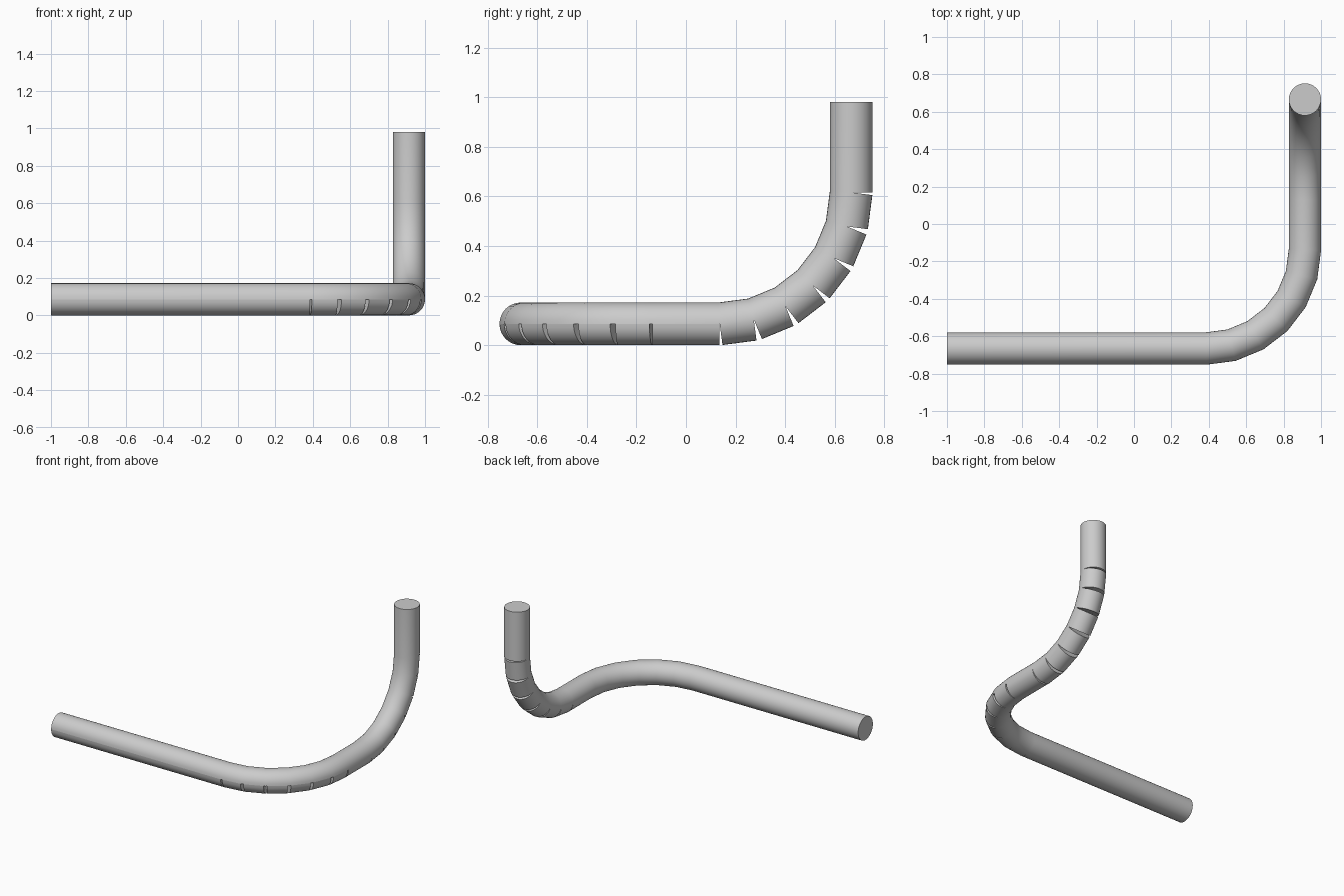
import bpy, bmesh
from math import sin, cos, tan, pi, radians
from mathutils import Vector

cube = bpy.data.objects.get("Cube")
if cube:
    bpy.data.objects.remove(cube, do_unlink=True)

R = 0.086        # tube radius
BEND = 0.53      # bend radius of the centre line
STEPS = 6        # straight pieces in each bend
SIDES = 32
X, Y, Z = Vector((1, 0, 0)), Vector((0, 1, 0)), Vector((0, 0, 1))

grey = bpy.data.materials.new("grey")
grey.use_nodes = True
colour = (0.6, 0.6, 0.6, 1)
grey.diffuse_color = colour
grey.node_tree.nodes["Principled BSDF"].inputs["Base Color"].default_value = colour


def arc(start, along, turn):
    """Points of a quarter bend that leaves `along` and ends along `turn`."""
    return [start + BEND * (sin(t) * along + (1 - cos(t)) * turn)
            for t in (pi / 2 * i / STEPS for i in range(STEPS + 1))]


# Centre line: straight, level bend, straight, upward bend, straight
first = arc(Vector((0.914 - BEND, -0.666, R)), X, Y)
second = arc(Vector((0.914, 0.666 - BEND, R)), Y, Z)
path = [Vector((-1, -0.666, R))] + first + second + [Vector((0.914, 0.666, 0.98))]
last = len(path) - 1
level_end = STEPS + 1    # last joint of the level bend

bm = bmesh.new()


def face(*points):
    bm.faces.new([bm.verts.new(p) for p in points])


for s in range(last):
    d = (path[s + 1] - path[s]).normalized()
    e1 = d.cross(Z).normalized() if s <= level_end else X
    e2 = e1.cross(d)

    def spoke(a):
        return R * (cos(a) * e1 + sin(a) * e2)

    def end_info(j):
        """Outward direction of the bend and half its angle at joint j."""
        if j in (0, last):
            return e1, 0
        before = (path[j] - path[j - 1]).normalized()
        after = (path[j + 1] - path[j]).normalized()
        return (e1 if j <= level_end else -e2), before.angle(after) / 2

    def slotted(j, a):
        """Outer half is cut open; on the level bend only its lower part."""
        if j in (0, last):
            return True
        if j <= level_end:
            return cos(a) > 0 and sin(a) < 0
        return sin(a) < 0

    def rim(j, a, square):
        """Rim point at joint j, cut square or mitred to the next piece."""
        out, half = end_info(j)
        v = spoke(a)
        sign = 1 if j > s else -1
        shift = 0 if square else sign * v.dot(out) * tan(half)
        return path[j] + v + d * shift

    for i in range(SIDES):
        a, b = 2 * pi * i / SIDES, 2 * pi * (i + 1) / SIDES
        mid = (a + b) / 2
        q0, q1 = slotted(s, mid), slotted(s + 1, mid)
        face(rim(s, a, q0), rim(s, b, q0), rim(s + 1, b, q1), rim(s + 1, a, q1))
        # Square walls of the slots and the tube ends
        for j, q in ((s, q0), (s + 1, q1)):
            if q:
                face(path[j], rim(j, a, True), rim(j, b, True))
    # Roof of each slot on the level bend
    for j in (s, s + 1):
        if 0 < j <= level_end:
            face(path[j], rim(j, 0, True), rim(j, 0, False))

bmesh.ops.remove_doubles(bm, verts=bm.verts, dist=0.0001)
bmesh.ops.recalc_face_normals(bm, faces=bm.faces)
mesh = bpy.data.meshes.new("bent_tube")
bm.to_mesh(mesh)
bm.free()
mesh.materials.append(grey)
tube = bpy.data.objects.new("bent_tube", mesh)
bpy.context.collection.objects.link(tube)
bpy.context.view_layer.objects.active = tube
tube.select_set(True)
bpy.ops.object.shade_smooth_by_angle(angle=radians(30))
